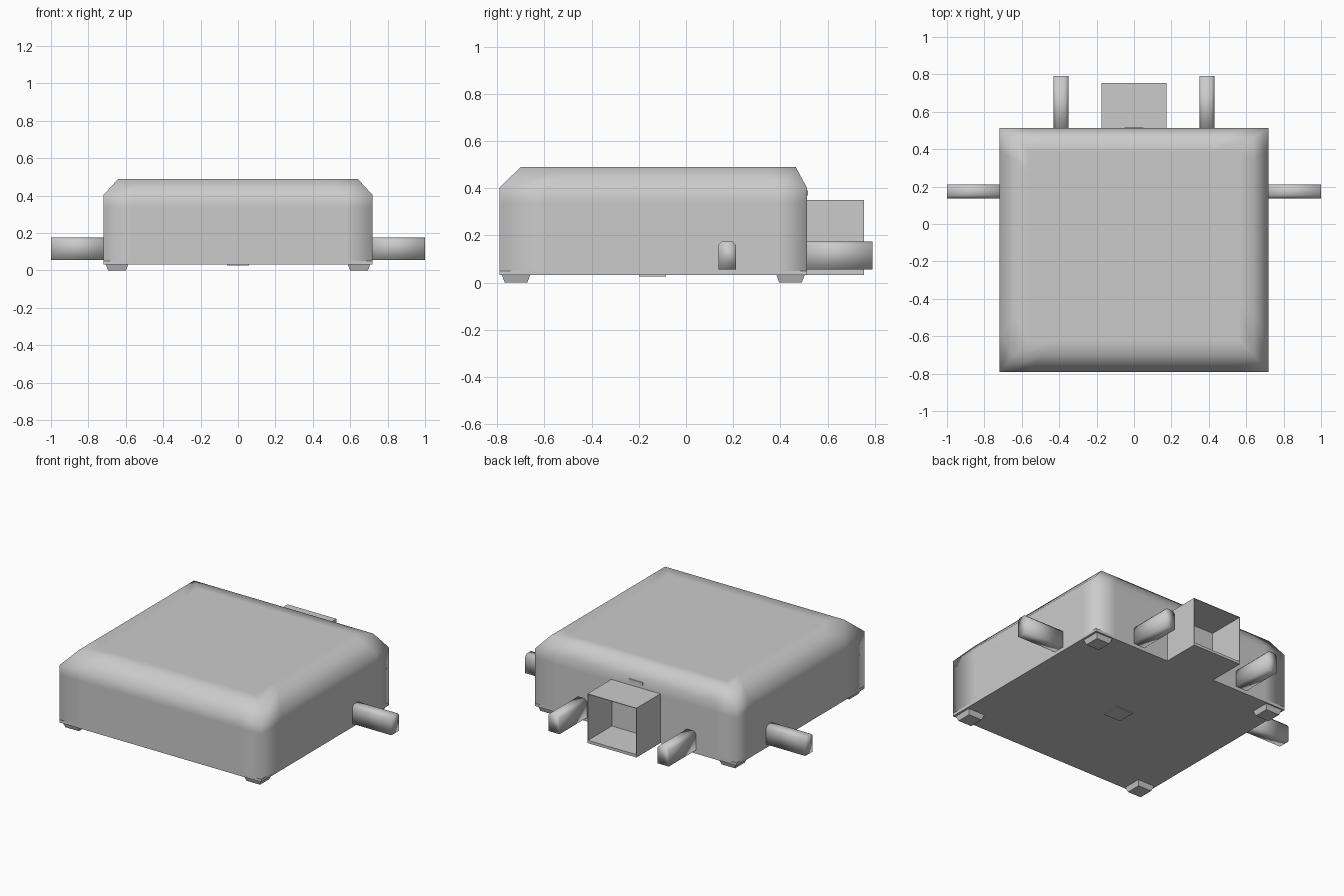
import bpy, bmesh

if "Cube" in bpy.data.objects:
    bpy.data.objects.remove(bpy.data.objects["Cube"])

GREY = bpy.data.materials.new("light_grey")
GREY.diffuse_color = (0.6, 0.6, 0.6, 1)
GREY.use_nodes = True
GREY.node_tree.nodes["Principled BSDF"].inputs["Base Color"].default_value = GREY.diffuse_color


def finish(name, bm, smooth=False, normals=True):
    if normals:
        bmesh.ops.recalc_face_normals(bm, faces=bm.faces)
    mesh = bpy.data.meshes.new(name)
    bm.to_mesh(mesh)
    bm.free()
    for p in mesh.polygons:
        p.use_smooth = smooth
    mesh.materials.append(GREY)
    ob = bpy.data.objects.new(name, mesh)
    bpy.context.collection.objects.link(ob)
    return ob


def bridge(bm, a, b):
    n = len(a)
    for i in range(n):
        bm.faces.new((a[i], a[(i + 1) % n], b[(i + 1) % n], b[i]))


def box(name, lo, hi, taper=0.0, top_bevel=0.0, smooth=False):
    """Box between two corners; taper narrows the bottom, top_bevel cuts the long top edges."""
    bm = bmesh.new()
    rings = []
    for z, t in ((lo[2], taper), (hi[2], 0)):
        rings.append([bm.verts.new((x, y, z)) for x, y in (
            (lo[0] + t, lo[1] + t), (hi[0] - t, lo[1] + t),
            (hi[0] - t, hi[1] - t), (lo[0] + t, hi[1] - t))])
    bridge(bm, *rings)
    bm.faces.new(rings[0])
    bm.faces.new(rings[1])
    if top_bevel:
        long = max(hi[0] - lo[0], hi[1] - lo[1])
        edges = [e for e in bm.edges if all(v.co.z > hi[2] - 1e-5 for v in e.verts)
                 and e.calc_length() > long - 1e-4]
        bmesh.ops.bevel(bm, geom=edges, offset=top_bevel, segments=1, affect='EDGES')
    return finish(name, bm, smooth)


# Main housing: stacked rings with support loops near the soft-shaded corners
def outline(x, y0, y1, dx, df, db):
    return [(-x, y0), (-x + dx, y0), (x - dx, y0), (x, y0),
            (x, y0 + df), (x, y1 - db), (x, y1), (x - dx, y1),
            (-x + dx, y1), (-x, y1), (-x, y1 - db), (-x, y0 + df)]


bm = bmesh.new()
levels = [(0.05, 0.72, -0.79, 0.512), (0.34, 0.72, -0.79, 0.512),
          (0.403, 0.72, -0.79, 0.512), (0.49, 0.64, -0.70, 0.465),
          (0.49, 0.56, -0.62, 0.39)]
rings = []
for z, x, y0, y1 in levels:
    rings.append([bm.verts.new((px, py, z))
                  for px, py in outline(x, y0, y1, 0.15, 0.2, 0.12)])
for a, b in zip(rings, rings[1:]):
    bridge(bm, a, b)
bm.faces.new(rings[-1])
finish("housing", bm, smooth=True)

# Base plate with a tongue under the rear socket
bm = bmesh.new()
shape = [(-0.72, -0.79), (0.72, -0.79), (0.72, 0.512), (0.175, 0.512),
         (0.175, 0.755), (-0.175, 0.755), (-0.175, 0.512), (-0.72, 0.512)]
rings = [[bm.verts.new((x, y, z)) for x, y in shape] for z in (0.032, 0.05)]
bridge(bm, *rings)
bm.faces.new(rings[0])
bm.faces.new(rings[1])
finish("base_plate", bm)

# Rear socket: thin-walled, open at the back
bm = bmesh.new()
t = 0.004
arch = [(-0.175, 0.05), (-0.175, 0.35), (0.175, 0.35), (0.175, 0.05),
        (0.175 - t, 0.05), (0.175 - t, 0.35 - t), (-0.175 + t, 0.35 - t), (-0.175 + t, 0.05)]
rings = [[bm.verts.new((x, y, z)) for x, z in arch] for y in (0.51, 0.755)]
bridge(bm, *rings)
for r in rings:
    bm.faces.new(r)
finish("rear_socket", bm)

# Prongs and feet, mirrored left and right
for side, s in (("left", -1), ("right", 1)):
    def span(a, b):
        return sorted((s * a, s * b))
    x0, x1 = span(0.70, 1.0)
    box(f"side_prong_{side}", (x0, 0.137, 0.055), (x1, 0.212, 0.175), top_bevel=0.016, smooth=True)
    x0, x1 = span(0.35, 0.43)
    box(f"rear_prong_{side}", (x0, 0.49, 0.055), (x1, 0.79, 0.175), top_bevel=0.016, smooth=True)
    x0, x1 = span(0.587, 0.707)
    for end, y in (("front", -0.78), ("back", 0.383)):
        box(f"{end}_foot_{side}", (x0, y, 0), (x1, y + 0.12, 0.034), taper=0.012)

# Small thin plates underneath and at the back
box("underside_plate", (-0.06, -0.2, 0.027), (0.06, -0.085, 0.033))
box("back_plate", (-0.05, 0.508, 0.37), (0.05, 0.516, 0.39))
